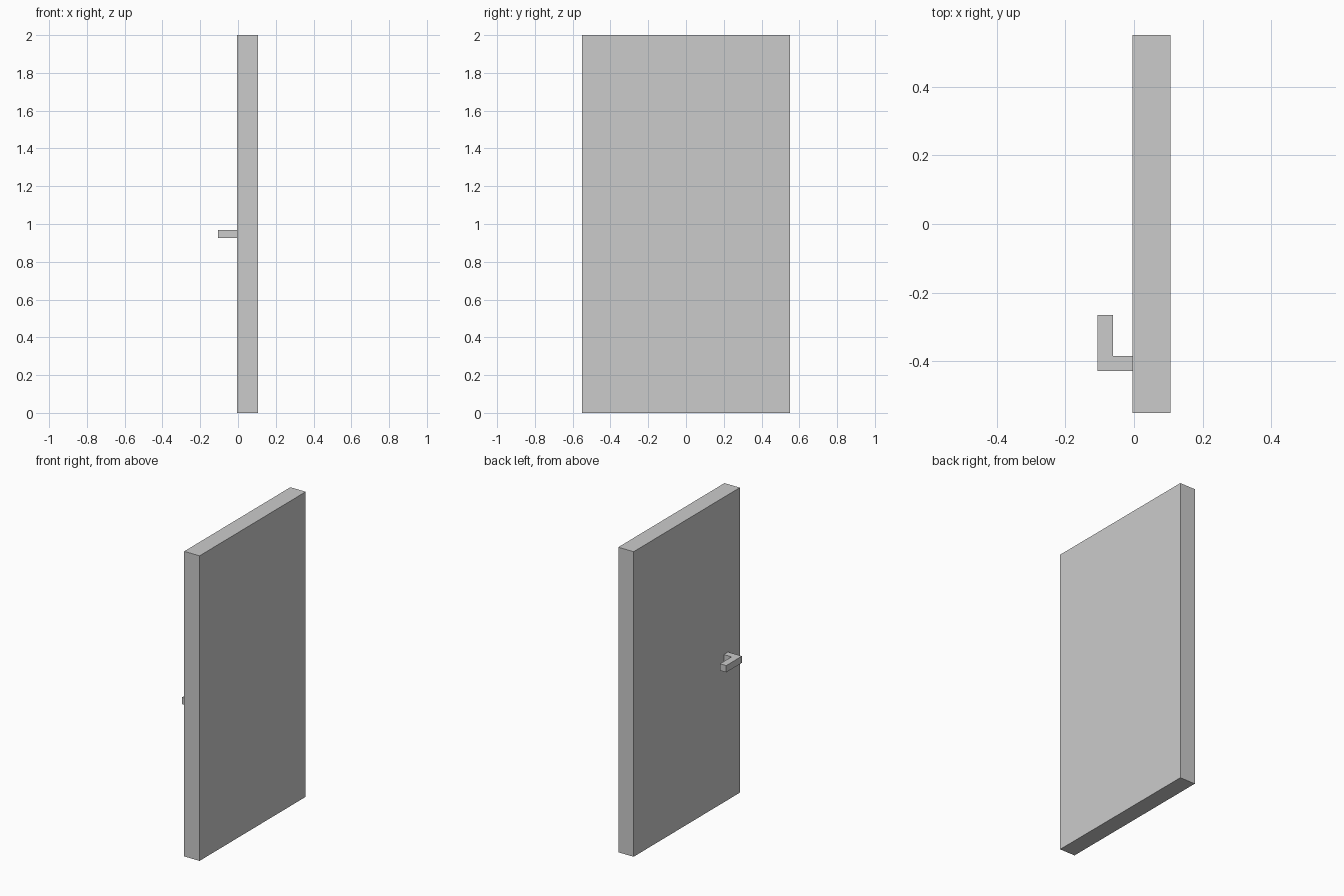
import bpy
import bmesh

default = bpy.data.objects.get("Cube")
if default:
    bpy.data.objects.remove(default, do_unlink=True)

grey = bpy.data.materials.new("light grey")
grey.use_nodes = True
colour = (0.6, 0.6, 0.6, 1.0)
grey.diffuse_color = colour
grey.node_tree.nodes["Principled BSDF"].inputs["Base Color"].default_value = colour


def extrude_profile(name, profile, bottom, top):
    """Raise a flat outline in x and y into a solid between two heights."""
    bm = bmesh.new()
    base = bm.faces.new([bm.verts.new((x, y, bottom)) for x, y in profile])
    result = bmesh.ops.extrude_face_region(bm, geom=[base], use_keep_orig=True)
    raised = [v for v in result["geom"] if isinstance(v, bmesh.types.BMVert)]
    bmesh.ops.translate(bm, verts=raised, vec=(0, 0, top - bottom))
    bmesh.ops.recalc_face_normals(bm, faces=bm.faces)
    mesh = bpy.data.meshes.new(name)
    bm.to_mesh(mesh)
    bm.free()
    mesh.materials.append(grey)
    obj = bpy.data.objects.new(name, mesh)
    bpy.context.collection.objects.link(obj)
    return obj


# Door slab
near, far, half_width = -0.005, 0.106, 0.55
extrude_profile("door_panel", [(near, -half_width), (far, -half_width),
                               (far, half_width), (near, half_width)], 0, 2)

# L-shaped lever: a stem out of the door, then a grip along it
outer, inner = -0.106, -0.061
extrude_profile("door_handle", [(near, -0.428), (near, -0.384), (inner, -0.384),
                                (inner, -0.265), (outer, -0.265), (outer, -0.428)],
                0.925, 0.969)
